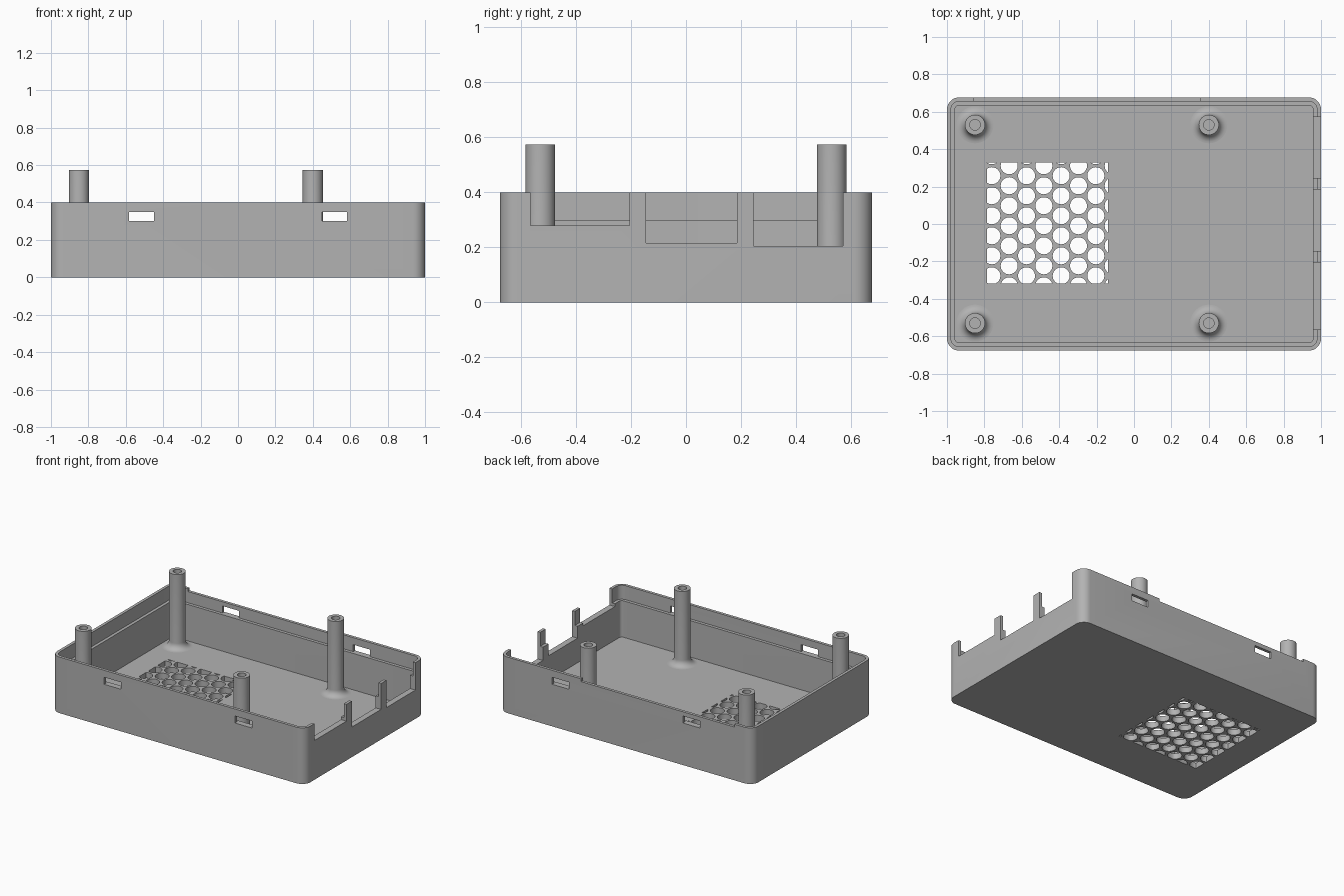
import bpy, bmesh, math
from mathutils import Vector

if "Cube" in bpy.data.objects:
    bpy.data.objects.remove(bpy.data.objects["Cube"])

HALF_X, HALF_Y, HEIGHT = 1.0, 0.677, 0.4
FLOOR, LEDGE, LIP, WALL, CORNER = 0.04, 0.3, 0.021, 0.043, 0.065

grey = bpy.data.materials.new("plain grey")
grey.use_nodes = True
colour = (0.45, 0.45, 0.45, 1)
grey.diffuse_color = colour
grey.node_tree.nodes["Principled BSDF"].inputs["Base Color"].default_value = colour


def make_object(name, bm):
    bmesh.ops.recalc_face_normals(bm, faces=bm.faces)
    mesh = bpy.data.meshes.new(name)
    bm.to_mesh(mesh)
    bm.free()
    mesh.materials.append(grey)
    obj = bpy.data.objects.new(name, mesh)
    bpy.context.collection.objects.link(obj)
    return obj


def extrude_up(bm, depth):
    result = bmesh.ops.extrude_face_region(bm, geom=bm.faces[:], use_keep_orig=True)
    moved = [v for v in result["geom"] if isinstance(v, bmesh.types.BMVert)]
    bmesh.ops.translate(bm, verts=moved, vec=(0, 0, depth))


def rounded_slab(name, inset, z0, z1, steps=8):
    """Rounded rectangle, inset from the outer wall, extruded from z0 to z1."""
    bm = bmesh.new()
    r = CORNER - inset
    cx, cy = HALF_X - CORNER, HALF_Y - CORNER
    verts = []
    for quarter, (sx, sy) in enumerate([(1, 1), (-1, 1), (-1, -1), (1, -1)]):
        for i in range(steps + 1):
            a = (quarter + i / steps) * math.pi / 2
            verts.append(bm.verts.new((sx * cx + r * math.cos(a), sy * cy + r * math.sin(a), z0)))
    bm.faces.new(verts)
    extrude_up(bm, z1 - z0)
    return make_object(name, bm)


def block(name, x, y, z):
    bm = bmesh.new()
    bmesh.ops.create_cube(bm, size=1)
    for v in bm.verts:
        v.co = Vector([(lo + hi) / 2 + c * (hi - lo) for c, (lo, hi) in zip(v.co, (x, y, z))])
    return make_object(name, bm)


def grille_cutter(x, y, pitch, radius):
    """Staggered round holes trimmed to a rectangular window."""
    bm = bmesh.new()
    column = pitch * math.sqrt(3) / 2
    for i in range(8):
        for j in range(8):
            cx = x[0] + 0.025 + i * column
            cy = y[1] + 0.036 - (j + (i % 2) / 2) * pitch
            ring = [bm.verts.new((cx + radius * math.cos(a), cy + radius * math.sin(a), -0.1))
                    for a in (k * math.tau / 32 for k in range(32))]
            bm.faces.new(ring)
    for axis, limits in enumerate((x, y)):
        for limit, side in zip(limits, (-1, 1)):
            normal = Vector((0, 0, 0))
            normal[axis] = side
            point = Vector((0, 0, 0))
            point[axis] = limit
            bmesh.ops.bisect_plane(bm, geom=bm.verts[:] + bm.edges[:] + bm.faces[:],
                                   plane_co=point, plane_no=normal, clear_outer=True)
    extrude_up(bm, 0.1 + FLOOR + 0.05)
    return make_object("grille_cutter", bm)


def smooth(obj):
    bpy.ops.object.select_all(action='DESELECT')
    obj.select_set(True)
    bpy.context.view_layer.objects.active = obj
    bpy.ops.object.shade_smooth_by_angle(angle=math.radians(30))


# Tray: hollow inside, with a thinner lip above the ledge
tray = rounded_slab("case_tray", 0, 0, HEIGHT)
cutters = [rounded_slab("cavity_cutter", WALL, FLOOR, LEDGE + 0.05),
           rounded_slab("lip_cutter", LIP, LEDGE, HEIGHT + 0.1)]

# Port openings in the left wall
for y0, y1, bottom in [(-0.565, -0.205, 0.28), (-0.145, 0.185, 0.215), (0.245, 0.572, 0.205)]:
    cutters.append(block("port_cutter", (0.9, 1.1), (y0, y1), (bottom, 0.6)))

# Snap slots through the front and back walls
for side in (-1, 1):
    x = sorted((side * 0.45, side * 0.583))
    cutters.append(block("slot_cutter", x, (-0.8, 0.8), (LEDGE, 0.35)))

# Shallow dip in the back rim, and the vent grille in the floor
cutters.append(block("rim_cutter", (-0.855, 0.355), (0.6, 0.8), (HEIGHT - 0.02, 0.6)))
cutters.append(grille_cutter((-0.785, -0.14), (-0.317, 0.329), 0.107, 0.0455))

for cutter in cutters:
    cutter.hide_render = True
    mod = tray.modifiers.new(cutter.name, 'BOOLEAN')
    mod.operation, mod.solver, mod.object = 'DIFFERENCE', 'EXACT', cutter
graph = bpy.context.evaluated_depsgraph_get()
tray_mesh = bpy.data.meshes.new_from_object(tray.evaluated_get(graph))
tray.modifiers.clear()
tray.data = tray_mesh
tray_mesh.name = "case_tray"
for cutter in cutters:
    bpy.data.objects.remove(cutter)
smooth(tray)

# Standoffs: hollow posts with a flared foot
R, BORE, TOP, FLARE = 0.054, 0.028, 0.575, 0.045
profile = [(R + FLARE, FLOOR - 0.01)]
for i in range(9):
    a = i / 8 * math.pi / 2
    profile.append((R + FLARE * (1 - math.sin(a)), FLOOR + FLARE * (1 - math.cos(a))))
profile += [(R, TOP), (BORE, TOP), (BORE, TOP - 0.2), (0, TOP - 0.2)]
for px, x_name in ((-0.85, "right"), (0.4, "left")):
    for py, y_name in ((-0.53, "front"), (0.53, "back")):
        bm = bmesh.new()
        pts = [bm.verts.new((r, 0, z)) for r, z in profile]
        edges = [bm.edges.new(pair) for pair in zip(pts, pts[1:])]
        bmesh.ops.spin(bm, geom=pts + edges, cent=(0, 0, 0), axis=(0, 0, 1),
                       angle=math.tau, steps=32, use_merge=True)
        bmesh.ops.remove_doubles(bm, verts=bm.verts, dist=1e-4)
        post = make_object(f"standoff_{y_name}_{x_name}", bm)
        post.location = (px, py, 0)
        smooth(post)
